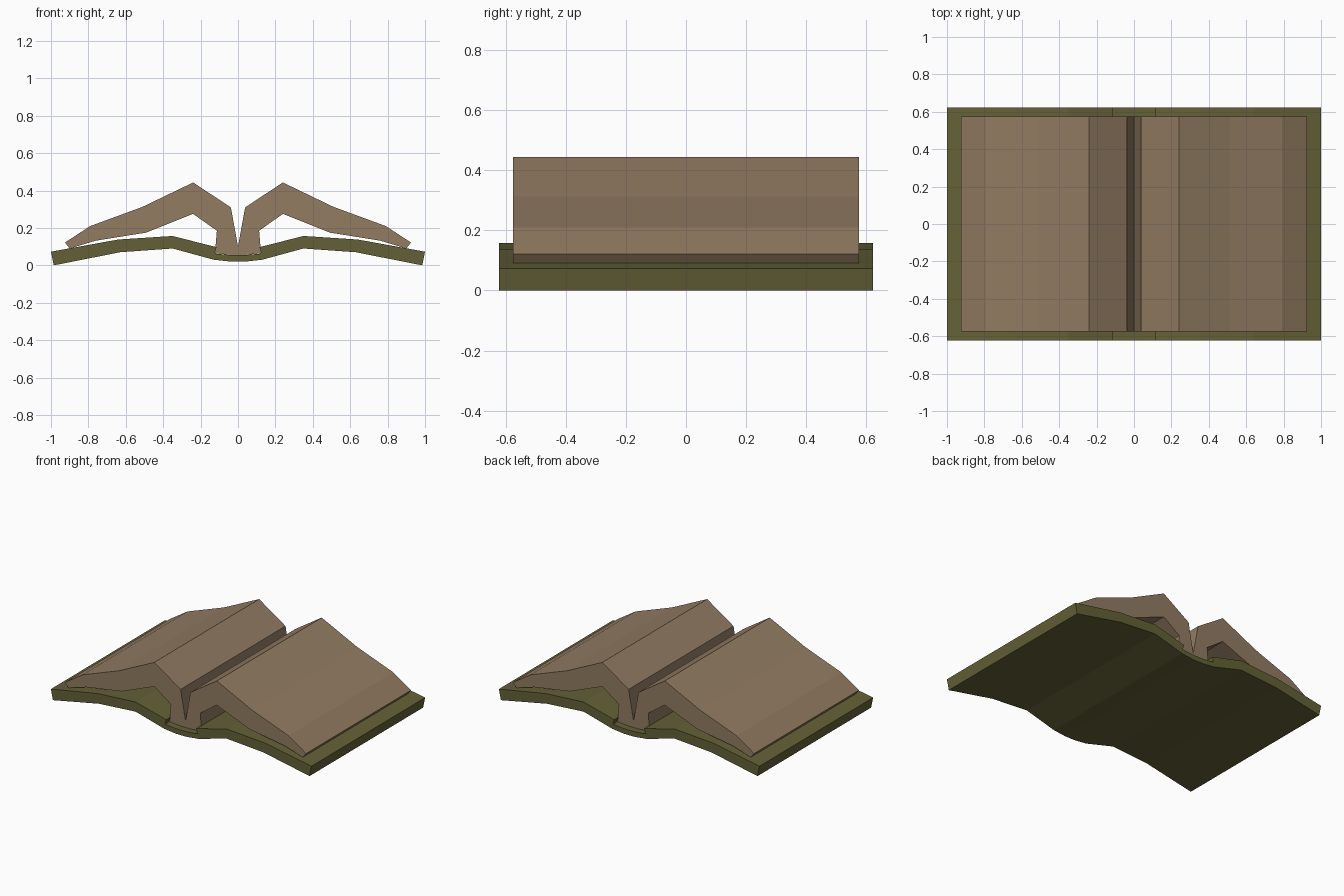
import bpy
import bmesh

cube = bpy.data.objects.get("Cube")
if cube:
    bpy.data.objects.remove(cube, do_unlink=True)


def make_material(name, color):
    mat = bpy.data.materials.new(name)
    mat.use_nodes = True
    mat.diffuse_color = color
    mat.node_tree.nodes["Principled BSDF"].inputs["Base Color"].default_value = color
    return mat


def extrude_profile(name, half, depth, mat):
    """Mirror a half outline (x, z) across x = 0 and extrude it along y."""
    outline = half + [(-x, z) for x, z in reversed(half) if x > 0]
    bm = bmesh.new()
    face = bm.faces.new([bm.verts.new((x, -depth / 2, z)) for x, z in outline])
    moved = bmesh.ops.extrude_face_region(bm, geom=[face])["geom"]
    verts = [v for v in moved if isinstance(v, bmesh.types.BMVert)]
    bmesh.ops.translate(bm, verts=verts, vec=(0, depth, 0))
    bmesh.ops.recalc_face_normals(bm, faces=bm.faces)
    # Concave end caps are split so they fill cleanly
    bmesh.ops.triangulate(bm, faces=[f for f in bm.faces if len(f.verts) > 4])
    mesh = bpy.data.meshes.new(name)
    bm.to_mesh(mesh)
    bm.free()
    mesh.materials.append(mat)
    obj = bpy.data.objects.new(name, mesh)
    bpy.context.collection.objects.link(obj)
    return obj


olive = make_material("olive_cover", (0.125, 0.118, 0.038, 1))
tan = make_material("tan_paper", (0.29, 0.2, 0.122, 1))

# Bent cover with a sunken spine: underside outwards, then top side inwards
cover_half = [
    (0.04, 0.02), (0.13, 0.03), (0.35, 0.09), (0.63, 0.07), (0.985, 0.0),
    (1.0, 0.073), (0.64, 0.138), (0.35, 0.157), (0.115, 0.097),
    (0.125, 0.063), (0.04, 0.055),
]
extrude_profile("cover", cover_half, 1.245, olive)

# Two arched page blocks joined at the spine, with a narrow gutter between
pages_half = [
    (0.04, 0.056), (0.123, 0.064), (0.113, 0.185), (0.24, 0.275),
    (0.49, 0.175), (0.76, 0.132), (0.9, 0.09), (0.925, 0.122),
    (0.79, 0.21), (0.51, 0.313), (0.24, 0.443), (0.038, 0.31), (0.0, 0.1),
]
extrude_profile("pages", pages_half, 1.15, tan)
